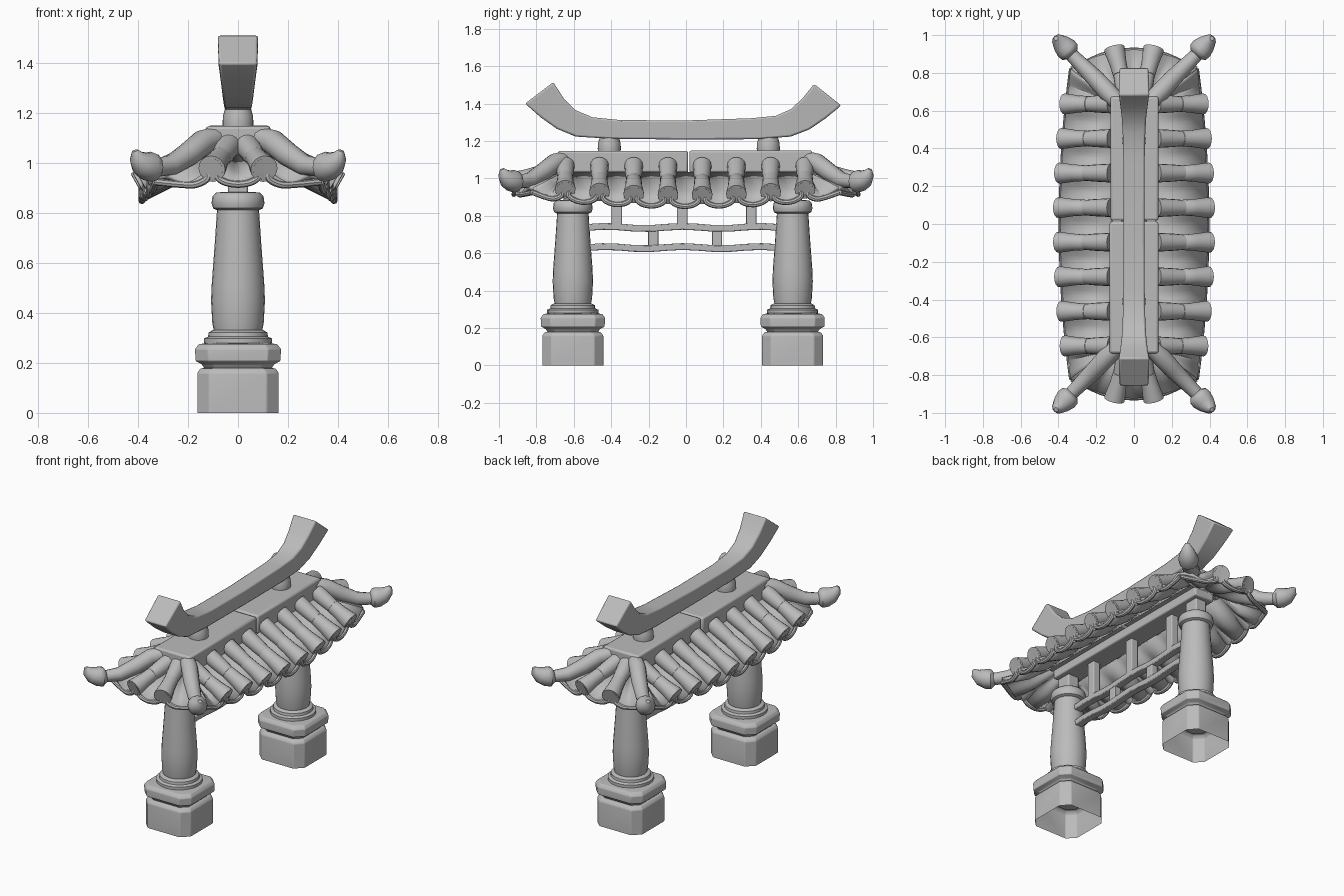
import bpy, bmesh, math
from mathutils import Vector

if "Cube" in bpy.data.objects:
    bpy.data.objects.remove(bpy.data.objects["Cube"], do_unlink=True)

stone = bpy.data.materials.new("grey stone")
stone.use_nodes = True
GREY = (0.5, 0.5, 0.5, 1)
stone.diffuse_color = GREY
stone.node_tree.nodes["Principled BSDF"].inputs["Base Color"].default_value = GREY


def finish(obj, bevel=0, thick=0, angle=40):
    """Material, optional thickness and bevel, then smooth shading."""
    obj.data.materials.append(stone)
    if thick:
        mod = obj.modifiers.new("thickness", 'SOLIDIFY')
        mod.thickness = thick
        mod.offset = 0
    if bevel:
        mod = obj.modifiers.new("bevel", 'BEVEL')
        mod.width = bevel
        mod.segments = 2
        mod.limit_method = 'ANGLE'
    bpy.ops.object.select_all(action='DESELECT')
    obj.select_set(True)
    bpy.context.view_layer.objects.active = obj
    bpy.ops.object.shade_smooth_by_angle(angle=math.radians(angle))
    return obj


def loft(name, rings, closed=True, caps=(True, True), **look):
    """Skin a row of point rings (closed) or lines (open sheet)."""
    bm = bmesh.new()
    rows = [[bm.verts.new(p) for p in ring] for ring in rings]
    n = len(rows[0])
    for a, b in zip(rows, rows[1:]):
        for i in range(n if closed else n - 1):
            j = (i + 1) % n
            bm.faces.new((a[i], a[j], b[j], b[i]))
    if closed:
        for row, cap in zip((rows[0], rows[-1]), caps):
            if cap:
                bm.faces.new(row)
    bmesh.ops.recalc_face_normals(bm, faces=bm.faces)
    mesh = bpy.data.meshes.new(name)
    bm.to_mesh(mesh)
    bm.free()
    obj = bpy.data.objects.new(name, mesh)
    bpy.context.collection.objects.link(obj)
    return finish(obj, **look)


def tube(name, path, radii, sides=16, **look):
    """Round rings of varying radius along a path."""
    path = [Vector(p) for p in path]
    rings = []
    for i, (p, r) in enumerate(zip(path, radii)):
        t = (path[min(i + 1, len(path) - 1)] - path[max(i - 1, 0)]).normalized()
        u = t.cross(Vector((0, 0, 1)))
        u = u.normalized() if u.length > 0.01 else Vector((1, 0, 0))
        v = u.cross(t)
        angles = [math.tau * k / sides for k in range(sides)]
        rings.append([p + r * (u * math.cos(a) + v * math.sin(a)) for a in angles])
    return loft(name, rings, **look)


def lathe(name, y, profile, sides=24, **look):
    return tube(name, [(0, y, z) for r, z in profile], [r for r, z in profile], sides, **look)


def chamfered(name, y, profile, **look):
    """Square stack with cut corners; profile of half width and height."""
    rings = []
    for w, z in profile:
        c = w * 0.7
        pts = [(w, -c), (w, c), (c, w), (-c, w), (-w, c), (-w, -c), (-c, -w), (c, -w)]
        rings.append([(a, y + b, z) for a, b in pts])
    return loft(name, rings, **look)


def box(name, x, y, z, bevel=0.008):
    """Bevelled block from three ranges."""
    rings = [[(x[0], y[0], h), (x[1], y[0], h), (x[1], y[1], h), (x[0], y[1], h)] for h in z]
    return loft(name, rings, bevel=bevel, angle=30)


# Two pillars on footed bases
for label, y in (("front", -0.605), ("back", 0.57)):
    chamfered(label + "_base", y, [(0.163, 0), (0.163, 0.16), (0.15, 0.178), (0.13, 0.18)],
              caps=(False, True), bevel=0.005)
    chamfered(label + "_base_slab", y, [(0.13, 0.17), (0.145, 0.195), (0.17, 0.208), (0.172, 0.255),
                                        (0.158, 0.275), (0.12, 0.28)], bevel=0.004)
    lathe(label + "_base_ring", y, [(0.12, 0.27), (0.137, 0.28), (0.137, 0.298), (0.12, 0.305),
                                    (0.118, 0.322), (0.1, 0.332)])
    lathe(label + "_column", y, [(0.095, 0.32), (0.103, 0.36), (0.108, 0.45), (0.105, 0.52),
                                 (0.093, 0.68), (0.083, 0.83)])
    lathe(label + "_capital", y, [(0.08, 0.81), (0.1, 0.82), (0.106, 0.84), (0.102, 0.868),
                                  (0.088, 0.882), (0.07, 0.884)])
    box(label + "_column_neck", (-0.04, 0.04), (y - 0.05, y + 0.05), (0.87, 1.0))

# Lattice between the pillars
for label, z in (("upper", 0.738), ("lower", 0.63)):
    steps = [-0.53 + 0.085 * i for i in range(13)]
    rings = []
    for i, y in enumerate(steps):
        h = z + 0.006 * math.sin(i * 1.3)
        rings.append([(sx * 0.025, y, h + sz * 0.018) for sx, sz in ((-1, -1), (1, -1), (1, 1), (-1, 1))])
    loft(label + "_rail", rings, bevel=0.005)
for y in (-0.37, -0.02, 0.35):
    box("upper_strut", (-0.025, 0.025), (y - 0.028, y + 0.028), (0.74, 1.0), 0.005)
for y in (-0.175, 0.165):
    box("lower_strut", (-0.022, 0.022), (y - 0.027, y + 0.027), (0.63, 0.74), 0.005)

# Ridge block in two lengths, with a plank under it
box("front_ridge", (-0.13, 0.13), (-0.685, 0.012), (1.03, 1.148), 0.012)
box("back_ridge", (-0.125, 0.13), (0.018, 0.675), (1.03, 1.15), 0.012)
box("under_plank", (-0.07, 0.07), (-0.66, 0.65), (0.975, 1.035))


# Eave outlines: position along the edge, height offset, side sign
def side_out(s, h, sg):
    q = (s / 0.82) ** 2
    return Vector((sg * (0.385 - 0.055 * q), s, 0.92 + 0.05 * q + h))


def side_in(s, h, sg):
    return Vector((sg * 0.12, max(-0.66, min(0.66, s)), 1.07 + h))


def end_out(s, h, sg):
    q = (s / 0.33) ** 2
    return Vector((s, sg * (0.92 - 0.1 * q), 0.985 - 0.015 * q + h))


def end_in(s, h, sg):
    return Vector((s * 0.36, sg * 0.66, 1.07 + h))


def roof_slope(label, outer, inner, sg, half, tiles, pitch):
    # Wavy pan sheet
    n = 80
    rings = []
    for i in range(n + 1):
        s = half * (2 * i / n - 1)
        wave = 0.02 * math.cos(math.tau * (s - tiles[0]) / pitch)
        a, b = inner(s, -0.045, sg), outer(s, -0.045 + wave, sg)
        mid = a.lerp(b, 0.5) + Vector((0, 0, wave * 0.5 - 0.008))
        rings.append([a, mid, b])
    loft(label + "_pan_sheet", rings, closed=False, thick=0.024)

    # Two overlapping flared cover tiles in each row
    for s in tiles:
        a, b = inner(s, 0, sg), outer(s, 0, sg)
        d = (b - a).normalized()
        tube(label + "_upper_tile", [a, a.lerp(b, 0.35), a.lerp(b, 0.62)], [0.05, 0.045, 0.038])
        tube(label + "_lower_tile",
             [a.lerp(b, 0.5), a.lerp(b, 0.53), a.lerp(b, 0.75), b, b + d * 0.02, b + d * 0.022, b - d * 0.015],
             [0.034, 0.042, 0.045, 0.054, 0.055, 0.045, 0.04])

    # Rolled trim looping into every tile end
    loop = [(-0.48, -0.07), (-0.27, -0.065), (-0.09, -0.045), (-0.1, -0.022), (-0.2, -0.004), (-0.15, 0.026)]
    loop += [(0, 0.036)] + [(-u, h) for u, h in reversed(loop)]
    pts = [outer(-half, -0.045, sg)]
    pts += [outer(s + u * pitch, h, sg) for s in tiles for u, h in loop]
    pts.append(outer(half, -0.045, sg))
    curve = bpy.data.curves.new(label + "_eave_trim", 'CURVE')
    curve.dimensions = '3D'
    curve.bevel_depth = 0.014
    curve.bevel_resolution = 2
    curve.use_fill_caps = True
    spline = curve.splines.new('NURBS')
    spline.points.add(len(pts) - 1)
    for point, p in zip(spline.points, pts):
        point.co = (*p, 1)
    spline.order_u = 3
    spline.use_endpoint_u = True
    spline.resolution_u = 3
    obj = bpy.data.objects.new(label + "_eave_trim", curve)
    bpy.context.collection.objects.link(obj)
    bpy.ops.object.select_all(action='DESELECT')
    obj.select_set(True)
    bpy.context.view_layer.objects.active = obj
    bpy.ops.object.convert(target='MESH')
    finish(bpy.context.object)


side_rows = [-0.005 + 0.183 * (k - 3.5) for k in range(8)]
for label, sg in (("left", 1), ("right", -1)):
    roof_slope(label, side_out, side_in, sg, 0.82, side_rows, 0.183)
for label, sg in (("back", 1), ("front", -1)):
    roof_slope(label, end_out, end_in, sg, 0.33, [-0.1, 0.1], 0.2)

# Hip ridges with upturned bud finials
hip = [(0.09, 0.65, 1.1), (0.14, 0.7, 1.085), (0.2, 0.765, 1.035), (0.27, 0.835, 0.99), (0.35, 0.915, 0.98)]
bud = [(0.325, 0.895, 0.985), (0.34, 0.91, 0.983), (0.36, 0.93, 0.988), (0.385, 0.955, 1.0),
       (0.405, 0.975, 1.025), (0.413, 0.983, 1.05)]
for sx in (-1, 1):
    for sy in (-1, 1):
        tube("hip_ridge", [(sx * x, sy * y, z) for x, y, z in hip], [0.045, 0.05, 0.048, 0.042, 0.034], 12)
        tube("hip_finial", [(sx * x, sy * y, z) for x, y, z in bud], [0.035, 0.058, 0.06, 0.05, 0.032, 0.012], 12)

# Curved crest beam on two round supports
for y in (-0.41, 0.44):
    lathe("crest_support", y, [(0.06, 1.14), (0.062, 1.16), (0.06, 1.19), (0.05, 1.225)])
upper = [(-0.71, 1.515), (-0.655, 1.43), (-0.59, 1.365), (-0.5, 1.327), (-0.35, 1.312), (0, 1.31),
         (0.35, 1.322), (0.48, 1.335), (0.56, 1.37), (0.62, 1.425), (0.685, 1.505)]
lower = [(-0.86, 1.4), (-0.775, 1.325), (-0.69, 1.265), (-0.59, 1.224), (-0.4, 1.212), (0, 1.208),
         (0.38, 1.21), (0.56, 1.224), (0.66, 1.262), (0.745, 1.32), (0.83, 1.39)]
rings = []
for i, ((yu, zu), (yl, zl)) in enumerate(zip(upper, lower)):
    w = 0.056 + 0.026 * (abs(i - 5) / 5) ** 2
    rings.append([(-w, yu, zu), (w, yu, zu), (w - 0.004, yl, zl), (0.004 - w, yl, zl)])
loft("crest_beam", rings, bevel=0.01)
